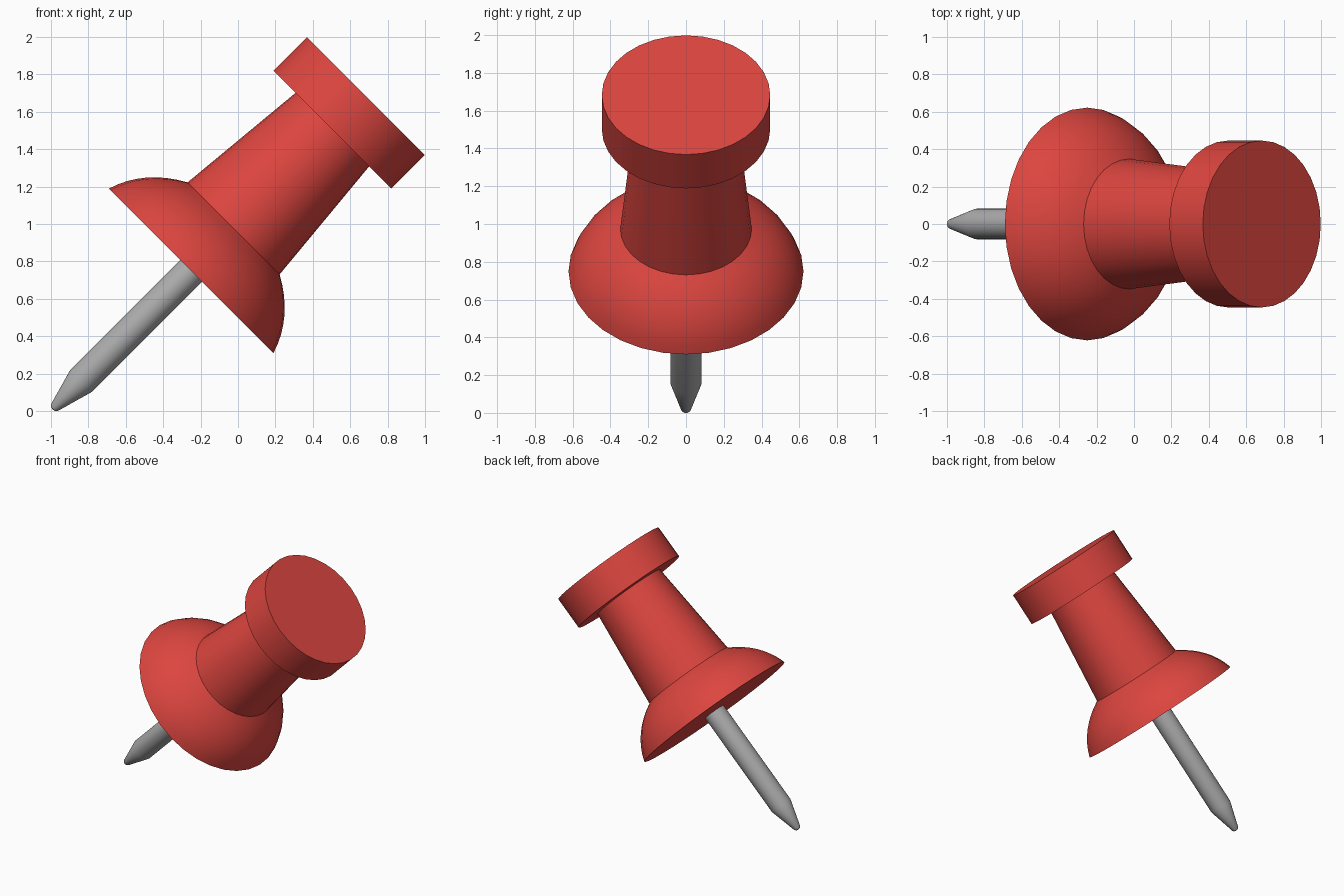
import bpy, bmesh, math
from mathutils import Matrix, Vector

if "Cube" in bpy.data.objects:
    bpy.data.objects.remove(bpy.data.objects["Cube"], do_unlink=True)

SEGMENTS = 32
# Tilt the pin's long axis 45 degrees toward +x, about its centre
TILT = Matrix.Translation((0, 0, 1)) @ Matrix.Rotation(math.radians(45), 4, "Y")


def make_material(name, color):
    mat = bpy.data.materials.new(name)
    mat.use_nodes = True
    mat.diffuse_color = color
    mat.node_tree.nodes["Principled BSDF"].inputs["Base Color"].default_value = color
    return mat


def lathe(name, profile, mat):
    """Turn a (radius, height) profile, listed bottom to top, around the axis."""
    bm = bmesh.new()
    verts = [bm.verts.new((r, 0, h)) for r, h in profile]
    edges = [bm.edges.new(pair) for pair in zip(verts, verts[1:])]
    bmesh.ops.spin(bm, geom=verts + edges, cent=(0, 0, 0), axis=(0, 0, 1),
                   angle=math.tau, steps=SEGMENTS, use_merge=True)
    bmesh.ops.remove_doubles(bm, verts=bm.verts, dist=0.0005)
    bmesh.ops.recalc_face_normals(bm, faces=bm.faces)
    mesh = bpy.data.meshes.new(name)
    bm.to_mesh(mesh)
    bm.free()
    mesh.materials.append(mat)
    obj = bpy.data.objects.new(name, mesh)
    bpy.context.collection.objects.link(obj)
    obj.matrix_world = TILT
    bpy.ops.object.select_all(action="DESELECT")
    obj.select_set(True)
    bpy.context.view_layer.objects.active = obj
    bpy.ops.object.shade_smooth_by_angle(angle=math.radians(30))
    return obj


red = make_material("red plastic", (0.72, 0.06, 0.05, 1))
steel = make_material("grey steel", (0.42, 0.42, 0.42, 1))

# Domed flange: a bulging curve from the rim up to the grip, flat underneath
rim, waist, bulge = Vector((0.622, -0.354)), Vector((0.348, -0.033)), Vector((0.56, -0.15))
steps = 8
dome = []
for i in range(steps + 1):
    t = i / steps
    dome.append(tuple(rim * (1 - t) ** 2 + bulge * 2 * t * (1 - t) + waist * t ** 2))
lathe("flange", [(0, rim.y)] + dome + [(0, waist.y)], red)

# Tapered grip
lathe("grip", [(0, -0.033), (0.348, -0.033), (0.278, 0.715), (0, 0.715)], red)

# Flat round head
lathe("head", [(0, 0.713), (0.446, 0.713), (0.446, 0.966), (0, 0.966)], red)

# Steel needle with a blunt rounded tip
lathe("needle", [(0, -1.402), (0.016, -1.399), (0.026, -1.387),
                 (0.082, -1.188), (0.082, -0.3), (0, -0.3)], steel)
